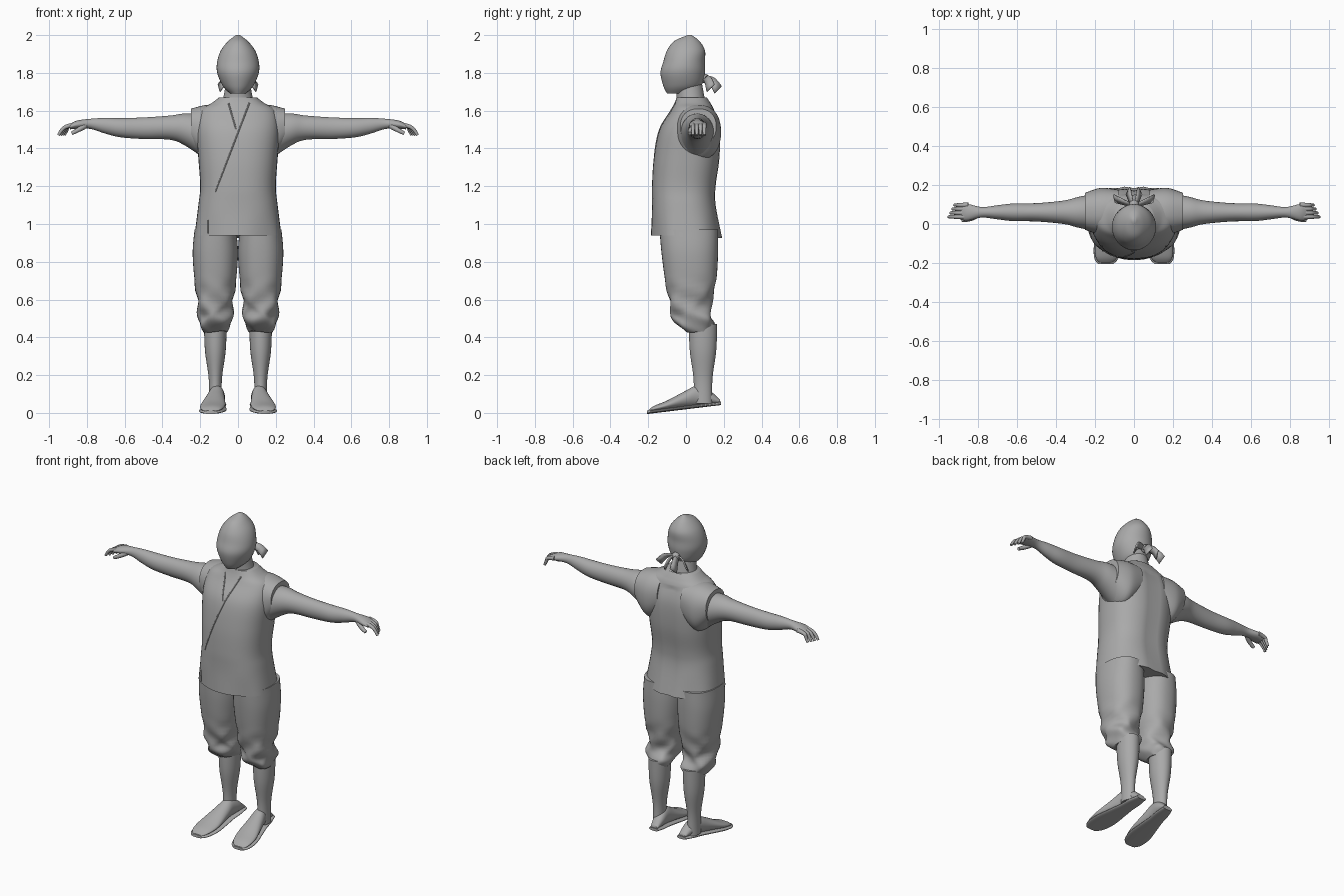
import bpy, bmesh, math
from mathutils import Vector
from mathutils.bvhtree import BVHTree

default_cube = bpy.data.objects.get("Cube")
if default_cube:
    bpy.data.objects.remove(default_cube)

shade = (.4, .4, .4, 1)
grey = bpy.data.materials.new("plain_grey")
grey.use_nodes = True
grey.diffuse_color = shade
grey.node_tree.nodes["Principled BSDF"].inputs["Base Color"].default_value = shade


def add_object(name, data):
    data.materials.append(grey)
    obj = bpy.data.objects.new(name, data)
    bpy.context.collection.objects.link(obj)
    return obj


def finish(name, bm):
    """Turn a bmesh into a smooth shaded object."""
    bmesh.ops.recalc_face_normals(bm, faces=bm.faces)
    mesh = bpy.data.meshes.new(name)
    bm.to_mesh(mesh)
    bm.free()
    obj = add_object(name, mesh)
    bpy.ops.object.select_all(action='DESELECT')
    obj.select_set(True)
    bpy.context.view_layer.objects.active = obj
    bpy.ops.object.shade_smooth_by_angle(angle=math.radians(50))
    return obj


def smooth_rows(rows, steps=6):
    """Interpolate rows of numbers with a cubic that passes through them."""
    out = []
    last = len(rows) - 1
    for i in range(last):
        before, start, end, after = (rows[min(last, max(0, i + k))] for k in (-1, 0, 1, 2))
        for step in range(steps):
            t = step / steps
            row = []
            for a, b, c, d in zip(before, start, end, after):
                slope_in, slope_out = (c - a) / 2, (d - b) / 2
                bend = 3 * (c - b) - 2 * slope_in - slope_out
                twist = slope_in + slope_out - 2 * (c - b)
                row.append(b + t * (slope_in + t * (bend + t * twist)))
            out.append(row)
    return out + [rows[last]]


def band(centre, half):
    """Low and high limit around a centre."""
    return centre - half, centre + half


def loft(name, axis, rows, side=1, power=2, warp=None, sides=40):
    """Each row: station on the axis, then low and high limits on the other two axes."""
    bm = bmesh.new()
    rings = []
    across, along = [k for k in range(3) if k != axis]
    for station, low_u, high_u, low_v, high_v in smooth_rows(rows):
        ring = []
        for k in range(sides):
            angle = math.tau * k / sides
            u, v = (math.copysign(abs(f) ** (2 / power), f)
                    for f in (math.cos(angle), math.sin(angle)))
            point = Vector()
            point[axis] = station
            point[across] = (low_u + high_u + u * (high_u - low_u)) / 2
            point[along] = (low_v + high_v + v * (high_v - low_v)) / 2
            if warp:
                warp(point, angle)
            point.x *= side
            ring.append(bm.verts.new(point))
        rings.append(ring)
    for lower, upper in zip(rings, rings[1:]):
        for k in range(sides):
            bm.faces.new((lower[k - 1], lower[k], upper[k], upper[k - 1]))
    bm.faces.new(rings[0])
    bm.faces.new(rings[-1])
    return finish(name, bm)


def tube(name, points, radius, side=1, taper=.6):
    """Rounded strand through a few points, thinner towards its end."""
    data = bpy.data.curves.new(name, 'CURVE')
    data.dimensions = '3D'
    data.bevel_depth = radius
    data.use_fill_caps = True
    strand = data.splines.new('NURBS')
    strand.points.add(len(points) - 1)
    for i, (x, y, z) in enumerate(points):
        strand.points[i].co = (x * side, y, z, 1)
        strand.points[i].radius = 1 - (1 - taper) * i / (len(points) - 1)
    strand.use_endpoint_u = True
    strand.order_u = 3
    add_object(name, data)


def cloth_tail(name, start, end, side):
    """Flared cloth strip that droops from the knot."""
    bm = bmesh.new()
    start, end = Vector(start), Vector(end)
    outward = (end - start).cross(Vector((0, -1, 1))).normalized()
    rows = []
    for step in range(6):
        t = step / 5
        middle = start.lerp(end, t) + Vector((0, 0, .02 * math.sin(math.pi * t)))
        half = outward * (.014 + .014 * t)
        rows.append([bm.verts.new((p.x * side, p.y, p.z)) for p in (middle - half, middle + half)])
    for a, b in zip(rows, rows[1:]):
        bm.faces.new((a[0], a[1], b[1], b[0]))
    thickness = finish(name, bm).modifiers.new("thickness", 'SOLIDIFY')
    thickness.thickness = .008
    thickness.offset = 0


# Tunic, with a groove along the spine and a wavy hem that drops at the back
def shape_tunic(point, angle):
    if point.y > 0 and point.z < 1.6:
        point.y -= .012 * math.exp(-(point.x / .03) ** 2)
    hem = max(0, 1.06 - point.z) * 8
    point.y += .006 * hem * math.sin(5 * angle)
    point.z -= .015 * hem * max(0, math.sin(angle))


tunic_profile = [(.94, .23, -.18, .19), (1.1, .21, -.18, .16), (1.2, .2, -.18, .16),
                 (1.35, .21, -.17, .18), (1.5, .22, -.14, .18), (1.6, .2, -.08, .15),
                 (1.64, .14, -.06, .13), (1.67, .1, -.05, .11)]
tunic = loft("tunic", 2, [(z, -half, half, front, back) for z, half, front, back in tunic_profile],
             power=2.4, warp=shape_tunic)

# Wrap edge, collar and hem slit, laid on the tunic surface
surface = BVHTree.FromObject(tunic, bpy.context.evaluated_depsgraph_get())


def seam(name, start, end):
    start, end = Vector(start), Vector(end)
    hits = [surface.ray_cast(start.lerp(end, i / 12), Vector((0, 1, 0)))[0] for i in range(13)]
    tube(name, [hit for hit in hits if hit], .004, taper=.8)


seam("wrap_edge", (.06, -1, 1.64), (-.12, -1, 1.17))
seam("right_collar", (-.05, -1, 1.64), (-.01, -1, 1.5))
seam("hem_slit", (-.16, -1, 1.02), (-.16, -1, .95))

# Neck, and head with its close fitting cloth
neck_profile = [(1.57, .11, -.07, .12), (1.66, .08, -.05, .1), (1.77, .06, -.06, .08)]
head_profile = [(1.69, .04, -.1, .02), (1.73, .08, -.12, .08), (1.8, .11, -.135, .1),
                (1.86, .11, -.12, .1), (1.92, .09, -.1, .1), (1.97, .05, -.06, .07),
                (2, .01, .01, .03)]
for name, profile in (("neck", neck_profile), ("head", head_profile)):
    loft(name, 2, [(z, -half, half, front, back) for z, half, front, back in profile])

# Knot at the back of the head
bm = bmesh.new()
bmesh.ops.create_uvsphere(bm, u_segments=16, v_segments=10, radius=.025)
bmesh.ops.translate(bm, verts=bm.verts, vec=(0, .1, 1.77))
finish("cloth_knot", bm)


# Trouser folds, strongest near the gathered cuff
def fold_trouser(point, angle):
    fold = .01 * max(0, 1 - 5 * abs(point.z - .53))
    point.x += fold * math.sin(3 * angle + 50 * point.z)
    point.y += fold * math.sin(4 * angle - 40 * point.z)
    point.z += fold * math.sin(2 * angle)


sleeve_profile = [(.08, .11, 1.4, 1.63), (.17, .12, 1.34, 1.63), (.25, .095, 1.42, 1.61)]
# Arm: station, height, half depth, half height
arm_profile = [(.17, 1.46, .1, .12), (.28, 1.5, .08, .085), (.36, 1.51, .06, .064),
               (.5, 1.507, .047, .057), (.62, 1.51, .045, .051), (.7, 1.52, .036, .042),
               (.78, 1.53, .027, .027), (.85, 1.526, .042, .022), (.89, 1.515, .038, .014)]
# Trouser: height, half width, front, back
trouser_profile = [(.43, .06, 0, .15), (.48, .09, -.06, .15), (.55, .09, -.08, .13),
                   (.7, .11, -.11, .16), (.85, .12, -.13, .17), (.97, .11, -.14, .17)]
calf_profile = [(.05, .035), (.18, .035), (.33, .055), (.47, .06)]
# Foot: station, half width, height
foot_profile = [(-.2, .03, .01), (-.17, .055, .03), (-.1, .065, .05), (0, .05, .09),
                (.06, .04, .11), (.12, .036, .08), (.18, .024, .02)]


def sole_line(y):
    """Height of the tilted sole."""
    return .028 + y / 8


def foot_line(y):
    """Middle of the foot, toes turned out."""
    return .12 - y / 8


for side, label in ((1, "left_"), (-1, "right_")):
    # Cloth tails
    cloth_tail(label + "side_tail", (.02, .1, 1.77), (.1, .13, 1.72), side)
    cloth_tail(label + "back_tail", (.01, .1, 1.77), (.03, .17, 1.71), side)

    # Sleeve cap and bare arm
    loft(label + "sleeve", 0, [(x, *band(.065, depth), low, high)
                               for x, depth, low, high in sleeve_profile], side, 2.3)
    loft(label + "arm", 0, [(x, *band(.06, depth), *band(z, height))
                            for x, z, depth, height in arm_profile], side)

    # Curled fingers and thumb
    for i, finger in enumerate(("index", "middle", "ring", "little")):
        y = .037 + .02 * i
        tip = .95 - .01 * i
        tube(label + finger + "_finger", [(.85, y, 1.527), (.9, y, 1.522),
                                          (tip - .015, y, 1.5), (tip, y, 1.47)], .013, side)
    tube(label + "thumb", [(.81, .045, 1.52), (.84, .02, 1.5), (.88, .02, 1.48)], .016, side)

    # Trouser leg and calf
    loft(label + "trouser", 2, [(z, *band(.12, half), front, back)
                                for z, half, front, back in trouser_profile],
         side, 2.3, fold_trouser)
    loft(label + "calf", 2, [(z, *band(.12, half), *band(.09, half + .015))
                             for z, half in calf_profile], side)

    # Foot on a thin, slightly wider sole
    loft(label + "foot", 1, [(y, *band(foot_line(y), half), sole_line(y), sole_line(y) + height)
                             for y, half, height in foot_profile], side)
    loft(label + "sole", 1, [(y * 1.03, *band(foot_line(y), half + .007), *band(sole_line(y), .009))
                             for y, half, height in foot_profile], side, 2.6)
